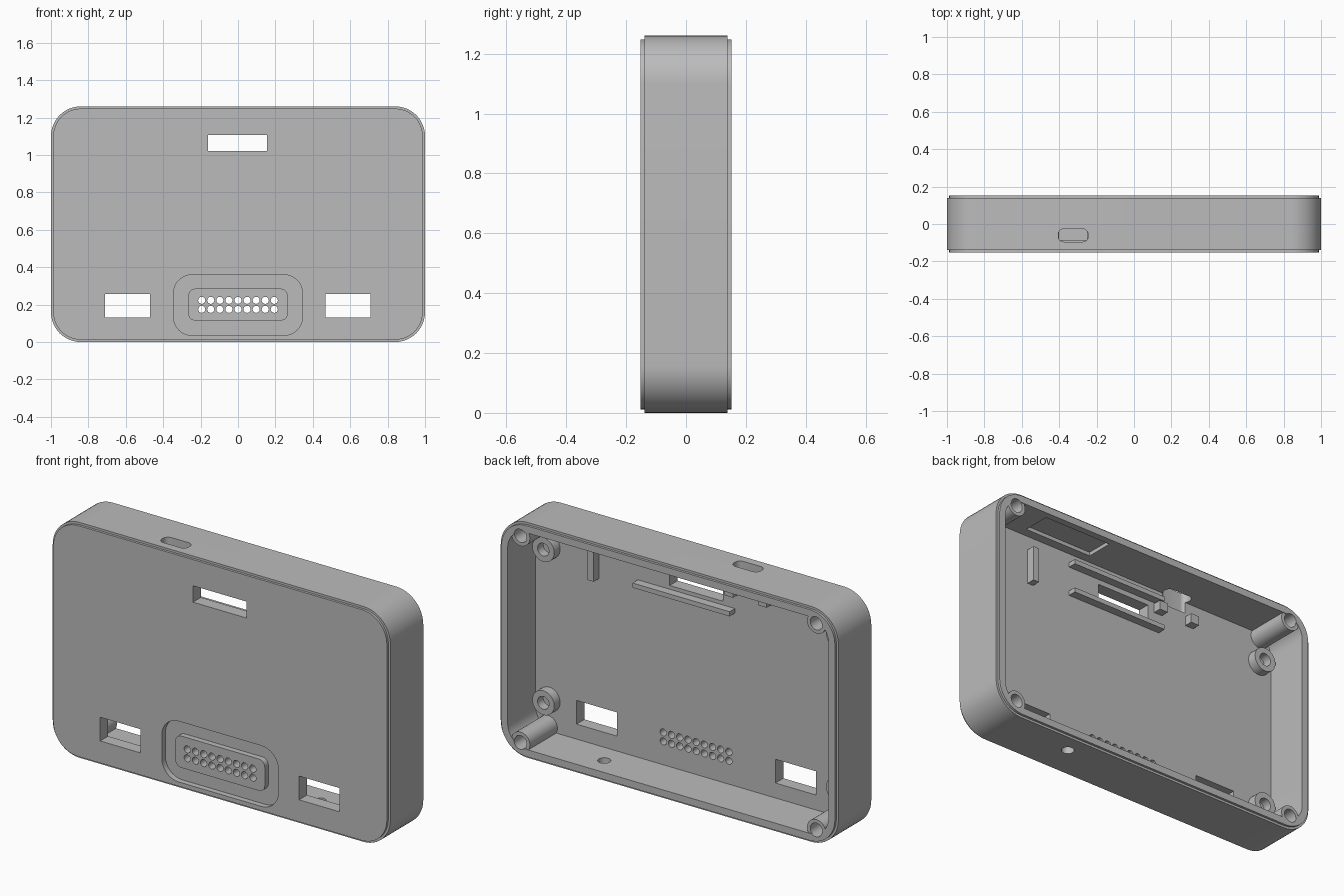
import bpy, bmesh, math

if "Cube" in bpy.data.objects:
    bpy.data.objects.remove(bpy.data.objects["Cube"])

grey = bpy.data.materials.new("plain_grey")
grey.use_nodes = True
colour = (0.5, 0.5, 0.5, 1)
grey.diffuse_color = colour
grey.node_tree.nodes["Principled BSDF"].inputs["Base Color"].default_value = colour

W, H = 1.0, 1.26            # half width, full height
BACK, FLOOR = 0.152, -0.085  # rear rim and inner floor depth
WALL = 0.05


def outline(u0, u1, v0, v1, r, segs):
    """Rounded rectangle as a list of 2D points."""
    if r == 0:
        return [(u1, v1), (u0, v1), (u0, v0), (u1, v0)]
    pts = []
    centres = [(u1 - r, v1 - r), (u0 + r, v1 - r), (u0 + r, v0 + r), (u1 - r, v0 + r)]
    for q, (cu, cv) in enumerate(centres):
        for i in range(segs + 1):
            a = math.pi / 2 * (q + i / segs)
            pts.append((cu + r * math.cos(a), cv + r * math.sin(a)))
    return pts


def loft(name, layers, axis="y"):
    """Skin a stack of (depth, outline) layers along an axis and cap both ends."""
    bm = bmesh.new()
    rings = []
    for d, pts in layers:
        rings.append([bm.verts.new((u, d, v) if axis == "y" else (u, v, d)) for u, v in pts])
    for a, b in zip(rings, rings[1:]):
        for i in range(len(a)):
            j = (i + 1) % len(a)
            bm.faces.new((a[i], a[j], b[j], b[i]))
    bm.faces.new(rings[0])
    bm.faces.new(rings[-1])
    bmesh.ops.remove_doubles(bm, verts=bm.verts, dist=1e-5)
    bmesh.ops.recalc_face_normals(bm, faces=bm.faces)
    mesh = bpy.data.meshes.new(name)
    bm.to_mesh(mesh)
    bm.free()
    mesh.materials.append(grey)
    obj = bpy.data.objects.new(name, mesh)
    bpy.context.collection.objects.link(obj)
    return obj


def prism(name, u0, u1, v0, v1, d0, d1, r=0, axis="y", segs=8):
    pts = outline(u0, u1, v0, v1, r, segs)
    return loft(name, [(d0, pts), (d1, pts)], axis)


def rod(name, u, v, r, d0, d1, axis="y", segs=8):
    return prism(name, u - r, u + r, v - r, v + r, d0, d1, r, axis, segs)


def combine(target, tool, operation="DIFFERENCE"):
    """Apply a boolean and discard the tool."""
    mod = target.modifiers.new("combine", "BOOLEAN")
    mod.operation, mod.solver, mod.object = operation, "EXACT", tool
    bpy.context.view_layer.objects.active = target
    bpy.ops.object.modifier_apply(modifier=mod.name)
    bpy.data.objects.remove(tool)


def smooth(obj):
    bpy.ops.object.select_all(action="DESELECT")
    obj.select_set(True)
    bpy.context.view_layer.objects.active = obj
    bpy.ops.object.shade_smooth_by_angle(angle=math.radians(30))


# Shell: rounded block with a small step at the front and rear edges
def body_ring(inset):
    return outline(-W + inset, W - inset, inset, H - inset, 0.16 - inset, 12)


STEP = 0.012
shell = loft("enclosure", [(y, body_ring(i)) for y, i in (
    (-BACK, STEP), (-0.139, STEP), (-0.139, 0), (0.139, 0), (0.139, STEP), (BACK, STEP))])
combine(shell, prism("cavity", -W + WALL, W - WALL, WALL, H - WALL, FLOOR, 0.3, 0.11, segs=12))

# Corner screw posts with blind bores
corners = [(sx * 0.876, H / 2 + sz * 0.553) for sx in (-1, 1) for sz in (-1, 1)]
for x, z in corners:
    combine(shell, rod("post", x, z, 0.055, -0.1, 0.148), "UNION")
for x, z in corners:
    combine(shell, rod("bore", x, z, 0.036, -0.02, 0.3))

# Front recess with a raised island
combine(shell, prism("recess", -0.345, 0.345, 0.035, 0.36, -0.3, -0.122, 0.1))
combine(shell, prism("island", -0.265, 0.265, 0.115, 0.285, -BACK, -0.1, 0.035), "UNION")

# Pin holes in two rows
for row in (0.175, 0.223):
    for col in range(-4, 5):
        combine(shell, rod("pin_hole", col * 0.0485, row, 0.019, -0.3, 0, segs=4))

# Front windows
combine(shell, prism("top_window", -0.16, 0.156, 1.02, 1.108, -0.3, 0))
for x in (-0.59, 0.588):
    combine(shell, prism("side_window", x - 0.12, x + 0.12, 0.13, 0.257, -0.3, 0))

# Top port slot, bottom hole and the pocket under the top wall
combine(shell, prism("port", -0.405, -0.245, -0.095, -0.026, 1.15, 1.4, 0.03, "z"))
combine(shell, rod("bottom_hole", 0.457, 0.039, 0.032, -0.1, 0.1, "z"))
combine(shell, prism("pocket", 0.255, 0.66, -0.035, 0.115, 1.15, 1.23, 0, "z"))
smooth(shell)

# Short board standoffs
for sx, side in ((-1, "right"), (1, "left")):
    for z, level in ((0.22, "lower"), (1.04, "upper")):
        standoff = rod(f"{level}_{side}_standoff", sx * 0.87, z, 0.065, FLOOR - 0.01, -0.035)
        combine(standoff, rod("bore", sx * 0.87, z, 0.034, FLOOR + 0.002, 0.1))
        smooth(standoff)

# Ribs and locating blocks on the inner floor
RIB = -0.04
prism("vertical_rib", 0.575, 0.61, 0.945, 1.135, FLOOR - 0.01, RIB)
for z, level in ((0.975, "lower"), (1.135, "upper")):
    prism(f"{level}_display_rib", -0.23, 0.345, z, z + 0.025, FLOOR - 0.01, RIB)
for x, side in ((-0.45, "right"), (-0.25, "left")):
    prism(f"{side}_port_block", x, x + 0.05, 1.08, 1.13, FLOOR - 0.01, RIB)
